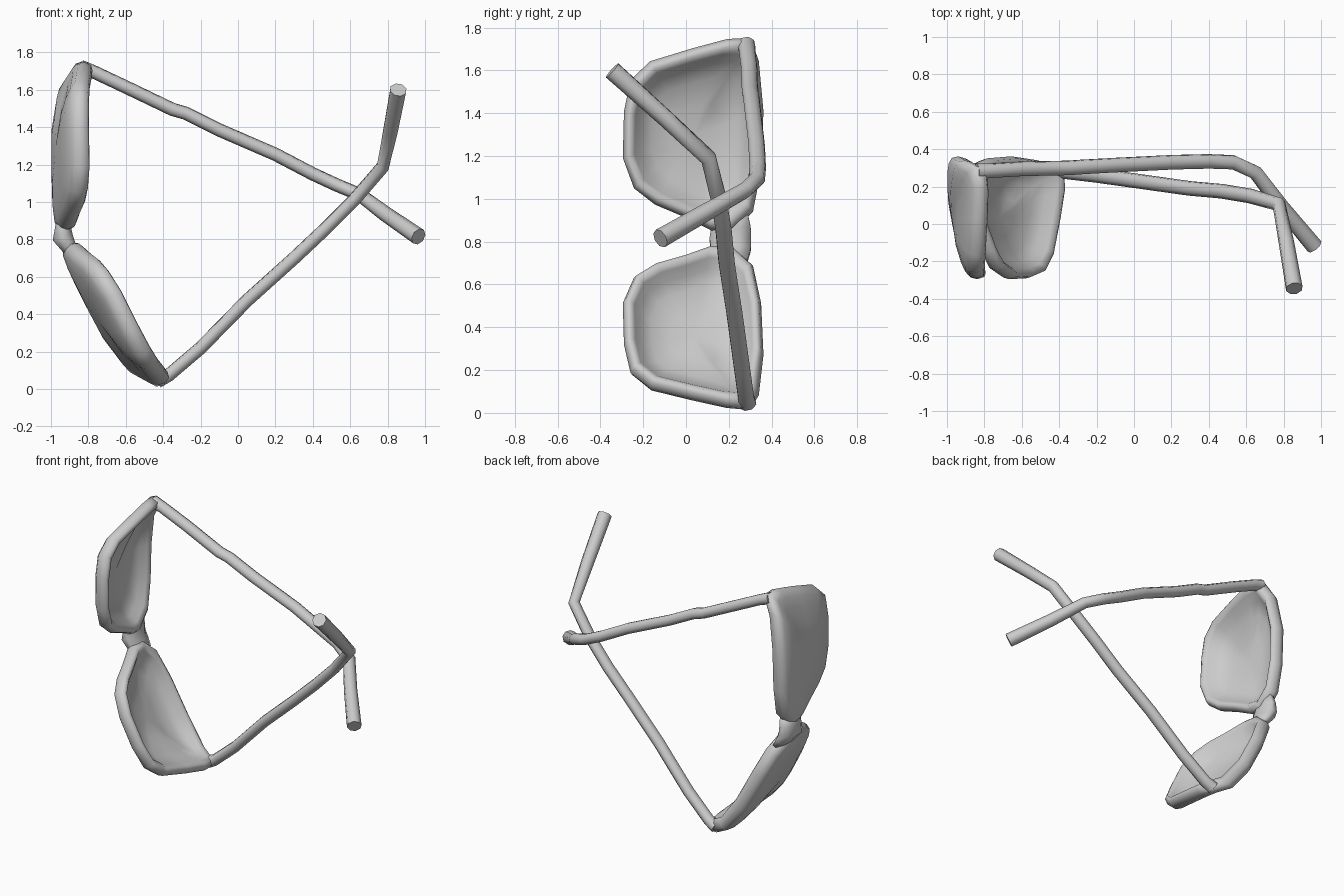
import bpy, bmesh, math
from mathutils import Vector as V

if "Cube" in bpy.data.objects:
    bpy.data.objects.remove(bpy.data.objects["Cube"])

SIDES = 8


def finish(bm, name, angle=55):
    bmesh.ops.recalc_face_normals(bm, faces=bm.faces)
    me = bpy.data.meshes.new(name)
    bm.to_mesh(me)
    bm.free()
    ob = bpy.data.objects.new(name, me)
    bpy.context.collection.objects.link(ob)
    bpy.ops.object.select_all(action='DESELECT')
    ob.select_set(True)
    bpy.context.view_layer.objects.active = ob
    bpy.ops.object.shade_smooth_by_angle(angle=math.radians(angle))
    return ob


def bridge_rings(bm, p, q):
    n = len(p)
    for k in range(n):
        m = (k + 1) % n
        bm.faces.new((p[k], p[m], q[m], q[k]))


def sweep(points, radii, axis):
    """Elliptical tube: radii are (along axis, across axis) per point."""
    bm = bmesh.new()
    pts = [V(p) for p in points]
    rings = []
    for i, p in enumerate(pts):
        a, b = pts[max(i - 1, 0)], pts[min(i + 1, len(pts) - 1)]
        t = ((p - a).normalized() + (b - p).normalized()).normalized()
        d = (V(axis) - t * t.dot(V(axis))).normalized()
        r = t.cross(d)
        ra, rb = radii[i]
        rings.append([bm.verts.new(p + d * ra * math.cos(w) + r * rb * math.sin(w))
                      for w in (2 * math.pi * (k + .5) / SIDES for k in range(SIDES))])
    for p, q in zip(rings, rings[1:]):
        bridge_rings(bm, p, q)
    bm.faces.new(rings[0])
    bm.faces.new(rings[-1])
    return bm


def shell(loop, centre, profile, place):
    """Closed lens body: the loop scaled by s and pushed dx for each profile step."""
    bm = bmesh.new()
    c = V(centre)
    rings = [[bm.verts.new(place(c + (V(p) - c) * s + V((dx, 0, 0)))) for p in loop]
             for s, dx in profile[1:-1]]
    for p, q in zip(rings, rings[1:]):
        bridge_rings(bm, p, q)
    n = len(loop)
    for ring, (s, dx) in ((rings[0], profile[0]), (rings[-1], profile[-1])):
        tip = bm.verts.new(place(c + V((dx, 0, 0))))
        for k in range(n):
            bm.faces.new((ring[k], ring[(k + 1) % n], tip))
    return bm


# Mirror plane through the bridge turns the upper half into the lower half
PX, PZ, ANG = -.92, .81, math.radians(28)


def mirrored(p):
    x, z = p.x - PX, p.z - PZ
    c, s = math.cos(ANG), math.sin(ANG)
    return V((PX + c * x + s * z, p.y, PZ + s * x - c * z))


# Rim centre line: hinge, brow, nose, cheek, back to hinge
rim = [(-.835, .28, 1.715), (-.9, .315, 1.615), (-.935, .335, 1.4), (-.935, .325, 1.15),
       (-.93, .29, .97), (-.925, .20, .88), (-.91, .11, .89), (-.89, 0, .945),
       (-.865, -.13, 1.0), (-.85, -.22, 1.07), (-.84, -.268, 1.2), (-.845, -.263, 1.4),
       (-.845, -.235, 1.535), (-.84, -.15, 1.615), (-.83, .03, 1.67), (-.825, .18, 1.71)]
# Section from inner lens centre, round the thick lip, to outer lens centre
section = [(0, -.08), (.35, -.075), (.65, -.055), (.82, -.02), (.91, .025), (.98, .048),
           (1.05, .038), (1.09, 0), (1.06, -.035), (.97, -.057), (.8, -.075), (.5, -.093), (0, -.1)]
for side, place in (("upper", lambda p: p), ("lower", mirrored)):
    finish(shell(rim, (-.875, .035, 1.3), section, place), side + "_lens_frame", 80)

# Bridge between the lenses
finish(sweep([(-.925, .21, .93), (-.935, .21, .87), (-.937, .207, .81), (-.905, .21, .76),
              (-.87, .21, .715)],
             [(.085, .03), (.10, .045), (.105, .06), (.10, .045), (.085, .03)],
             (0, 1, 0)), "bridge", 80)

# Temple arms with bent ear tips
upper_arm = [(-.84, .28, 1.72), (-.77, .285, 1.695), (-.6, .295, 1.615), (-.35, .30, 1.495),
             (-.28, .305, 1.475), (-.1, .315, 1.385), (.2, .33, 1.255), (.4, .335, 1.15),
             (.53, .33, 1.09), (.65, .275, 1.04), (.79, .09, .935), (.965, -.12, .815)]
lower_arm = [(-.43, .285, .045), (-.37, .28, .075), (-.2, .26, .22), (.05, .225, .475),
             (.3, .19, .70), (.47, .175, .86), (.62, .15, 1.01), (.775, .105, 1.19),
             (.815, -.1, 1.38), (.857, -.345, 1.6)]
for name, path in (("upper_arm", upper_arm), ("lower_arm", lower_arm)):
    radii = [(.045, .04)] + [(.04, .036)] * (len(path) - 3) + [(.042, .042), (.046, .046)]
    finish(sweep(path, radii, (0, 1, .2)), name)
